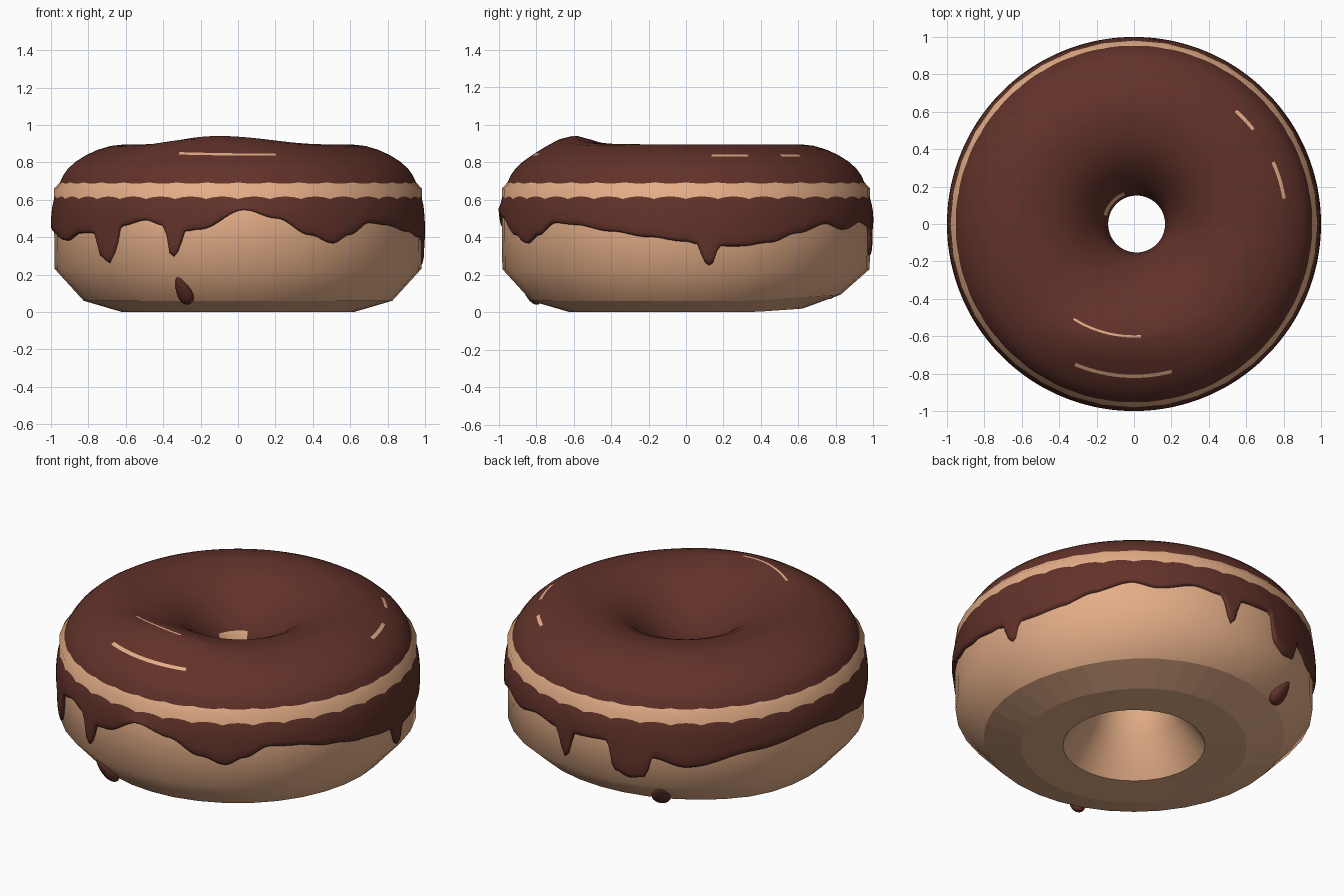
import bpy, bmesh, math
from mathutils import Vector

if "Cube" in bpy.data.objects:
    bpy.data.objects.remove(bpy.data.objects["Cube"])


def material(name, rgb):
    m = bpy.data.materials.new(name)
    m.diffuse_color = (*rgb, 1)
    m.use_nodes = True
    m.node_tree.nodes["Principled BSDF"].inputs["Base Color"].default_value = m.diffuse_color
    return m


DOUGH = material("baked dough", (0.78, 0.425, 0.245))
ICING = material("chocolate icing", (0.122, 0.032, 0.023))


def lathe(name, rows, segs, point, mats, closed=False, style=None):
    """Sweep profile rows around z; point(row, angle) gives each vertex."""
    bm = bmesh.new()
    grid = [[bm.verts.new(point(p, 2 * math.pi * j / segs)) for j in range(segs)]
            for p in rows]
    n = len(rows)
    for i in range(n if closed else n - 1):
        a, b = grid[i], grid[(i + 1) % n]
        for j in range(segs):
            k = (j + 1) % segs
            f = bm.faces.new((a[j], b[j], b[k], a[k]))
            f.smooth = True
            if style:
                style(f, i, 360 * (j + 0.5) / segs)
    me = bpy.data.meshes.new(name)
    bm.to_mesh(me)
    bm.free()
    for m in mats:
        me.materials.append(m)
    ob = bpy.data.objects.new(name, me)
    bpy.context.collection.objects.link(ob)
    return ob


# Dough ring: a coarse cross-section, with the underside slightly lifted at the back
dough_rows = [(0.39, 0.005), (0.25, 0.20), (0.175, 0.42), (0.185, 0.55), (0.24, 0.68),
              (0.40, 0.80), (0.60, 0.86), (0.80, 0.815), (0.865, 0.785), (0.983, 0.66),
              (0.983, 0.45), (0.980, 0.23), (0.825, 0.06), (0.62, 0.0)]


def dough_point(p, t):
    r, z = p
    x, y = r * math.cos(t), r * math.sin(t)
    if z < 0.1:
        z += 0.07 * max(0, y - 0.35)
    return x, y, z


def dough_style(f, i, deg):
    f.smooth = i < len(dough_rows) - 2      # flat facets underneath


lathe("dough_ring", dough_rows, 36, dough_point, [DOUGH], True, dough_style)

# Icing: lower edge height by angle in degrees, dips are the drips
EDGE = [(0, .375), (4, .36), (5.5, .265), (7.7, .245), (9, .27), (10, .35), (17.5, .35),
        (27, .37), (37, .42), (49, .47), (58, .44), (70, .48), (79, .46), (83, .30),
        (87, .46), (99, .47), (101.5, .30), (107, .265), (112, .28), (114, .40),
        (125, .35), (147, .42), (172, .46), (185, .43), (202, .38), (212, .42),
        (219, .42), (222.5, .29), (225.6, .26), (228, .32), (231, .46), (240, .49),
        (246.5, .46), (248.5, .31), (250, .29), (251.3, .33), (253, .43), (258, .44),
        (272, .545), (282, .50), (293, .41), (301, .365), (307, .41), (315, .475),
        (323, .465), (336, .43), (348, .40), (360, .375)]


def edge_height(deg):
    deg %= 360
    for (a, za), (b, zb) in zip(EDGE, EDGE[1:]):
        if a <= deg <= b:
            u = (1 - math.cos(math.pi * (deg - a) / (b - a))) / 2
            return za + (zb - za) * u


# Rows are (radius, height, amount pulled towards the dripping lower edge)
icing_rows = [(.165, .40, 0), (.152, .50, 0), (.165, .59, 0), (.182, .64, 0), (.22, .70, 0),
              (.29, .78, 0), (.36, .835, 0), (.44, .872, 0), (.52, .89, 0), (.595, .896, 0),
              (.607, .896, 0), (.68, .888, 0), (.75, .867, 0), (.805, .842, 0),
              (.823, .832, 0), (.87, .802, 0), (.91, .765, 0), (.935, .73, 0),
              (.953, .69, 0), (.966, .65, 0), (.98, .615, 0), (.992, .57, 0),
              (.998, 0, .35), (1.0, 0, .7), (.999, 0, .9), (.992, 0, .98), (.97, 0, 1)]


def icing_point(p, t):
    r, z, k = p
    if k:
        z = 0.57 + (edge_height(math.degrees(t)) - 0.57) * k
    x, y = r * math.cos(t), r * math.sin(t)
    if z > 0.7:                              # raised swell near the front
        z += 0.045 * math.exp(-((x + .1) / .35) ** 2 - ((y + .6) / .15) ** 2)
    return x + 0.02 * max(0, 1 - r / 0.5), y, z


# Thin slivers of dough showing through the icing: (row, from angle, to angle)
SLIVERS = [(2, 112, 165), (9, 238, 274), (13, 247, 284), (13, 38, 48), (13, 9, 24)]


def icing_style(f, i, deg):
    f.material_index = int(any(i == r and a < deg < b for r, a, b in SLIVERS))


lathe("icing", icing_rows, 300, icing_point, [ICING, DOUGH], False, icing_style)


# Drip ends that show again low on the dough
def drip_end(name, top, bottom, width):
    top, bottom = Vector(top), Vector(bottom)
    axis = (top - bottom).normalized()
    out = Vector((bottom.x, bottom.y, 0)).normalized()
    side = axis.cross(out).normalized()
    out = side.cross(axis)
    bm = bmesh.new()
    bmesh.ops.create_uvsphere(bm, u_segments=20, v_segments=12, radius=1)
    mid, half = (top + bottom) / 2, (top - bottom).length / 2
    for v in bm.verts:
        x, y, z = v.co
        taper = 1 - 0.4 * z
        v.co = mid + side * x * width * taper + out * y * 0.03 * taper + axis * z * half
    bmesh.ops.recalc_face_normals(bm, faces=bm.faces)
    for f in bm.faces:
        f.smooth = True
    me = bpy.data.meshes.new(name)
    bm.to_mesh(me)
    bm.free()
    me.materials.append(ICING)
    bpy.context.collection.objects.link(bpy.data.objects.new(name, me))


drip_end("front_drip_end", (-.325, -.885, .185), (-.26, -.785, .045), .04)
drip_end("back_drip_end", (-.41, .835, .19), (-.36, .745, .075), .05)
